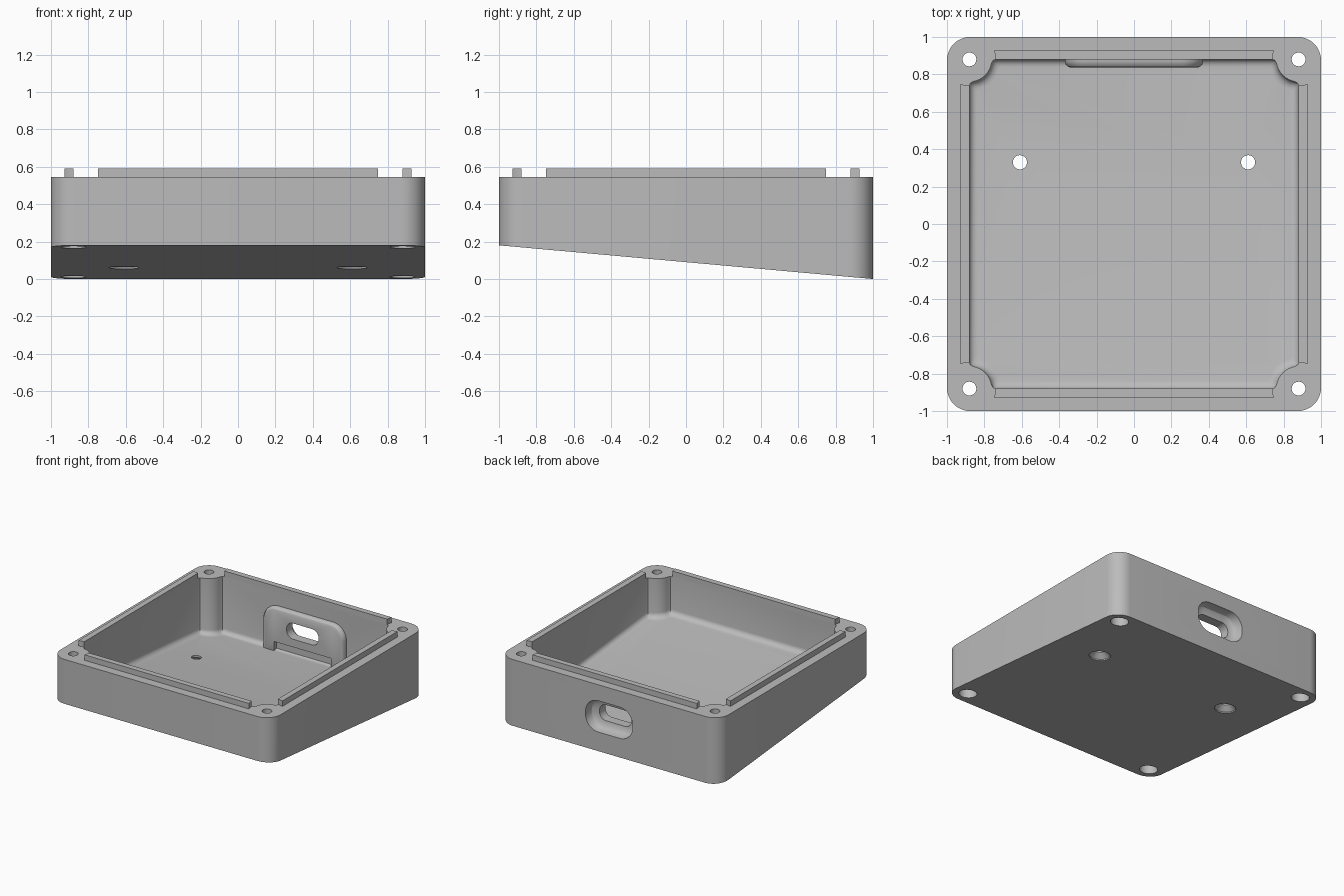
import bpy, bmesh, math
from mathutils import Vector

if "Cube" in bpy.data.objects:
    bpy.data.objects.remove(bpy.data.objects["Cube"])

TOP, LIP_TOP, WALL, POST, FLOOR = 0.545, 0.59, 0.88, 0.12, 0.065

grey = bpy.data.materials.new("matte grey")
grey.use_nodes = True
grey.diffuse_color = (0.5, 0.5, 0.5, 1)
grey.node_tree.nodes["Principled BSDF"].inputs["Base Color"].default_value = (0.5, 0.5, 0.5, 1)


def under(y):
    """Height of the sloping underside."""
    return 0.09 * (1 - y)


def loft(name, rings):
    """Closed solid through rings of equal point count."""
    bm = bmesh.new()
    loops = [[bm.verts.new(p) for p in ring] for ring in rings]
    n = len(loops[0])
    for a, b in zip(loops, loops[1:]):
        for i in range(n):
            j = (i + 1) % n
            bm.faces.new((a[i], a[j], b[j], b[i]))
    bm.faces.new(loops[0][::-1])
    bm.faces.new(loops[-1])
    bmesh.ops.recalc_face_normals(bm, faces=bm.faces)
    mesh = bpy.data.meshes.new(name)
    bm.to_mesh(mesh)
    bm.free()
    mesh.materials.append(grey)
    obj = bpy.data.objects.new(name, mesh)
    bpy.context.collection.objects.link(obj)
    return obj


def rounded(w, h, r_top, r_low, seg=10):
    """Rounded rectangle with half sizes w and h."""
    pts = []
    for k, (sx, sy) in enumerate(((1, 1), (-1, 1), (-1, -1), (1, -1))):
        r = r_top if sy > 0 else r_low
        for i in range(seg + 1):
            a = math.pi / 2 * (k + i / seg)
            pts.append((sx * (w - r) + r * math.cos(a), sy * (h - r) + r * math.sin(a)))
    return pts


def circle(r, seg=32):
    return [(r * math.cos(math.tau * i / seg), r * math.sin(math.tau * i / seg)) for i in range(seg)]


def box(name, lo, hi):
    corners = [(lo[0], lo[1]), (hi[0], lo[1]), (hi[0], hi[1]), (lo[0], hi[1])]
    return loft(name, [[(x, y, z) for x, y in corners] for z in (lo[2], hi[2])])


def cut(target, *cutters):
    """Subtract the cutters and drop them."""
    for c in cutters:
        mod = target.modifiers.new("cut", "BOOLEAN")
        mod.operation, mod.solver, mod.object = "DIFFERENCE", "EXACT", c
        bpy.ops.object.select_all(action="DESELECT")
        bpy.context.view_layer.objects.active = target
        target.select_set(True)
        bpy.ops.object.modifier_apply(modifier=mod.name)
        bpy.data.objects.remove(c)


def screw_hole(x, y, small, large, straight, cone):
    """Hole through the floor, widened from below, square to the underside."""
    axis = Vector((0, 0, 1))
    rings = []
    for r, d in ((large, -0.03), (large, straight), (small, straight + cone), (small, 0.7)):
        z = under(y) + d
        rings.append([axis * (z - (0.09 * v if d < 0.3 else 0)) + Vector((x + u, y + v, 0))
                      for u, v in circle(r)])
    return loft("hole_cutter", rings)


def port():
    """Rounded slot, dished on the outside."""
    rings = []
    for y, w, h in ((1.02, 0.215, 0.13), (0.96, 0.21, 0.125), (0.935, 0.20, 0.115),
                    (0.92, 0.18, 0.095), (0.915, 0.145, 0.065), (0.75, 0.145, 0.065)):
        rings.append([(u, y, 0.285 + v) for u, v in rounded(w, h, h * 0.9, h * 0.9)])
    return loft("port_cutter", rings)


# Cavity outline: square with a round post standing in each corner
outline = []
for k in range(4):
    a0 = math.pi / 2 * k
    c, s = math.cos(a0), math.sin(a0)
    e = WALL - POST
    pts = [(WALL, e - 0.02), (WALL - 0.006, e - 0.006)]
    for i in range(13):
        a = math.radians(-102 - 66 * (i / 12)) + 0.0
        pts.append((WALL + POST * math.cos(a), WALL + POST * math.sin(a)))
    pts += [(e - 0.006, WALL - 0.006), (e - 0.02, WALL)]
    outline += [(c * x - s * y, s * x + c * y) for x, y in pts]

cavity_rings = []
for i in range(6):
    a = math.pi / 2 * i / 5
    f = 1 - 0.04 * (1 - math.sin(a)) / WALL
    lift = FLOOR + 0.04 * (1 - math.cos(a))
    cavity_rings.append([(x * f, y * f, under(y * f) + lift) for x, y in outline])
cavity_rings.append([(x, y, 0.8) for x, y in outline])

# Case body with sloping underside
plan = rounded(1, 1, 0.125, 0.125)
body = loft("case_body", [[(x, y, under(y)) for x, y in plan], [(x, y, TOP) for x, y in plan]])
cut(body, loft("cavity_cutter", cavity_rings), port())
for sx in (-1, 1):
    for sy in (-1, 1):
        cut(body, screw_hole(sx * 0.88, sy * 0.88, 0.037, 0.068, 0.10, 0.02))
    cut(body, screw_hole(sx * 0.61, 0.33, 0.038, 0.08, 0.01, 0.04))

# Reinforcing pad inside the back wall, notched at the floor
pad_rings = []
for y, inset in ((0.90, 0), (0.868, 0), (0.855, 0.004), (0.844, 0.012), (0.838, 0.026)):
    pad_rings.append([(u, y, 0.235 + v) for u, v in rounded(0.37 - inset, 0.2 - inset, 0.12 - inset, 0.005)])
pad = loft("port_pad", pad_rings)
cut(pad, port(), box("notch_cutter", (-0.26, 0.7, 0), (0.26, 0.868, 0.155)))

# Locating lips on the rim, ends hollowed around the posts
lips = []
for name, lo, hi in (("back_lip", (-0.8, WALL), (0.8, 0.927)), ("front_lip", (-0.8, -0.927), (0.8, -WALL)),
                     ("left_lip", (WALL, -0.8), (0.927, 0.8)), ("right_lip", (-0.927, -0.8), (-WALL, 0.8))):
    lip = box(name, (*lo, TOP - 0.005), (*hi, LIP_TOP))
    for sx in (-1, 1):
        for sy in (-1, 1):
            cut(lip, loft("end_cutter", [[(sx * 0.88 + u, sy * 0.88 + v, z) for u, v in circle(0.14, 48)]
                                         for z in (0.4, 0.7)]))
    lips.append(lip)

# Smooth the curves, keep the edges crisp
bpy.ops.object.select_all(action="DESELECT")
for obj in (body, pad, *lips):
    obj.select_set(True)
bpy.context.view_layer.objects.active = body
bpy.ops.object.shade_smooth_by_angle(angle=math.radians(30))
